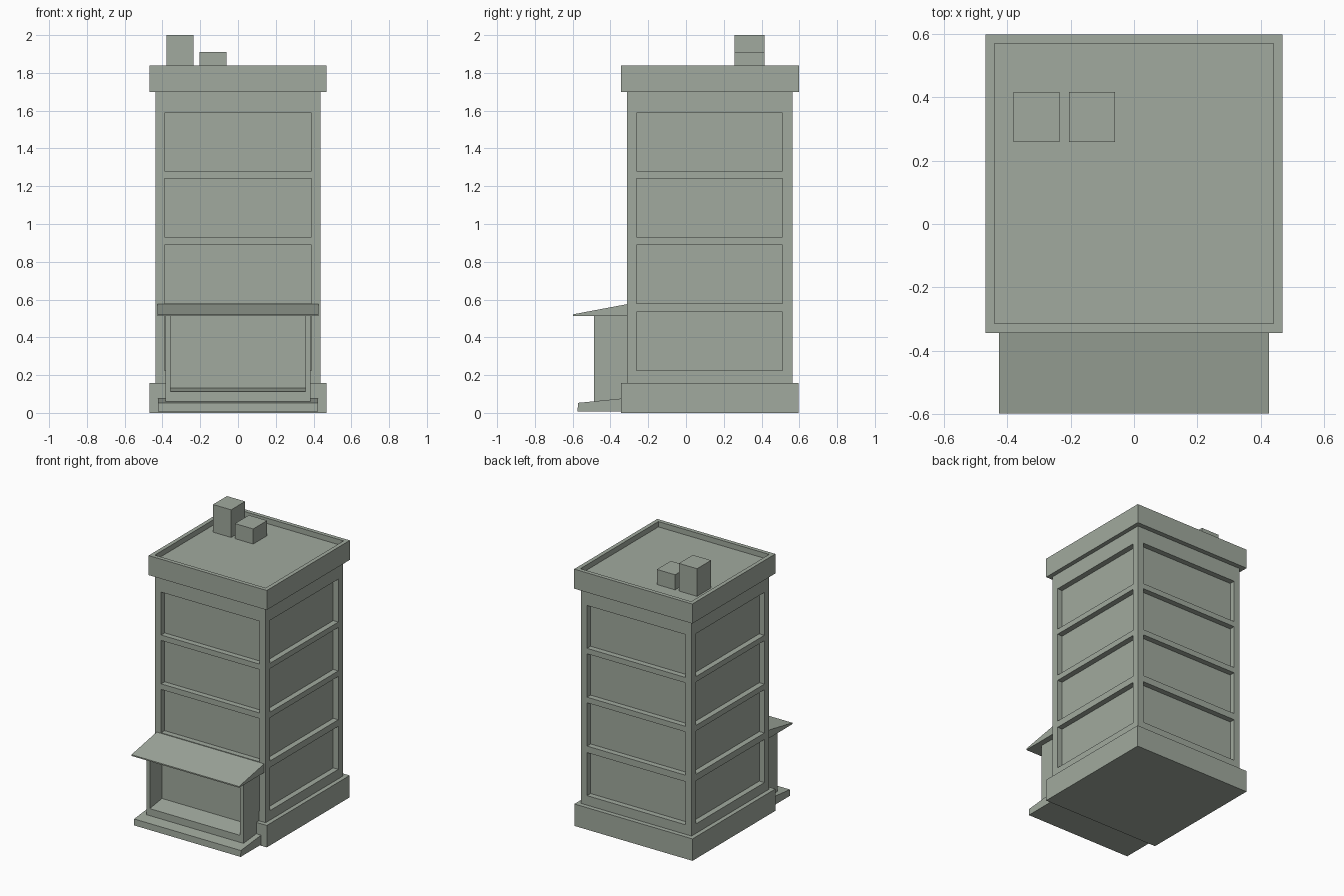
import bpy, bmesh

if "Cube" in bpy.data.objects:
    bpy.data.objects.remove(bpy.data.objects["Cube"])

# Shared grey-green finish
paint = bpy.data.materials.new("grey_green")
paint.diffuse_color = (0.355, 0.40, 0.342, 1)
paint.use_nodes = True
paint.node_tree.nodes["Principled BSDF"].inputs["Base Color"].default_value = paint.diffuse_color


def finish(name, bm):
    bmesh.ops.recalc_face_normals(bm, faces=bm.faces[:])
    mesh = bpy.data.meshes.new(name)
    bm.to_mesh(mesh)
    bm.free()
    mesh.materials.append(paint)
    ob = bpy.data.objects.new(name, mesh)
    bpy.context.collection.objects.link(ob)
    return ob


def box_bm(x, y, z):
    bm = bmesh.new()
    bmesh.ops.create_cube(bm, size=1)
    for v in bm.verts:
        for i, (a, b) in enumerate((x, y, z)):
            v.co[i] = a if v.co[i] < 0 else b
    bm.normal_update()
    return bm


def box(name, x, y, z):
    return finish(name, box_bm(x, y, z))


def cut(bm, axis, values):
    for value in values:
        co, no = [0, 0, 0], [0, 0, 0]
        co[axis], no[axis] = value, 1
        bmesh.ops.bisect_plane(bm, geom=bm.verts[:] + bm.edges[:] + bm.faces[:],
                               plane_co=co, plane_no=no)


def recess(bm, faces, depth):
    bm.normal_update()
    bmesh.ops.inset_individual(bm, faces=faces, thickness=0, depth=-depth)


def extrude_x(name, profile, half):
    bm = bmesh.new()
    face = bm.faces.new([bm.verts.new((-half, y, z)) for y, z in profile])
    new = bmesh.ops.extrude_face_region(bm, geom=[face])["geom"]
    verts = [g for g in new if isinstance(g, bmesh.types.BMVert)]
    bmesh.ops.translate(bm, verts=verts, vec=(2 * half, 0, 0))
    return finish(name, bm)


# Plinth
box("plinth", (-0.468, 0.468), (-0.343, 0.595), (0, 0.157))

# Tower body with four sunken panels on each side
levels = [(0.225, 0.533), (0.58, 0.89), (0.93, 1.241), (1.28, 1.587)]
bm = box_bm((-0.4375, 0.4375), (-0.3125, 0.5625), (0.157, 1.70))
cut(bm, 0, (-0.39, 0.39))
cut(bm, 1, (-0.262, 0.51))
cut(bm, 2, [z for level in levels for z in level])
bm.normal_update()
panels = []
for f in bm.faces:
    c = f.calc_center_median()
    if abs(f.normal.z) < 0.5 and any(a < c.z < b for a, b in levels):
        inside = abs(c.x) < 0.3 if abs(f.normal.y) > 0.5 else -0.2 < c.y < 0.45
        if inside:
            panels.append(f)
recess(bm, panels, 0.04)
finish("tower_body", bm)

# Parapet with sunken roof deck
bm = box_bm((-0.468, 0.468), (-0.343, 0.597), (1.70, 1.84))
top = [f for f in bm.faces if f.normal.z > 0.5]
bmesh.ops.inset_individual(bm, faces=top, thickness=0.029, depth=0, use_even_offset=True)
recess(bm, top, 0.038)
finish("parapet", bm)

# Roof units
box("tall_roof_unit", (-0.379, -0.235), (0.258, 0.416), (1.79, 2.0))
box("low_roof_unit", (-0.205, -0.06), (0.258, 0.416), (1.79, 1.91))

# Shopfront with deep opening and sloped sill
bm = box_bm((-0.385, 0.385), (-0.487, -0.272), (0.05, 0.53))
cut(bm, 0, (-0.358, 0.358))
cut(bm, 2, (0.112, 0.514))
bm.normal_update()
opening = [f for f in bm.faces if f.normal.y < -0.5
           and abs(f.calc_center_median().x) < 0.3
           and 0.112 < f.calc_center_median().z < 0.514]
recess(bm, opening, 0.138)
for v in bm.verts:
    if -0.4 < v.co.y < -0.3 and v.co.z < 0.2:
        v.co.z += 0.02
finish("shopfront", bm)

# Awning and sloped entrance step
extrude_x("awning", [(-0.597, 0.513), (-0.597, 0.522), (-0.31, 0.576), (-0.31, 0.513)], 0.426)
extrude_x("entrance_step", [(-0.574, 0.008), (-0.572, 0.053), (-0.34, 0.076), (-0.34, 0.008)], 0.423)
